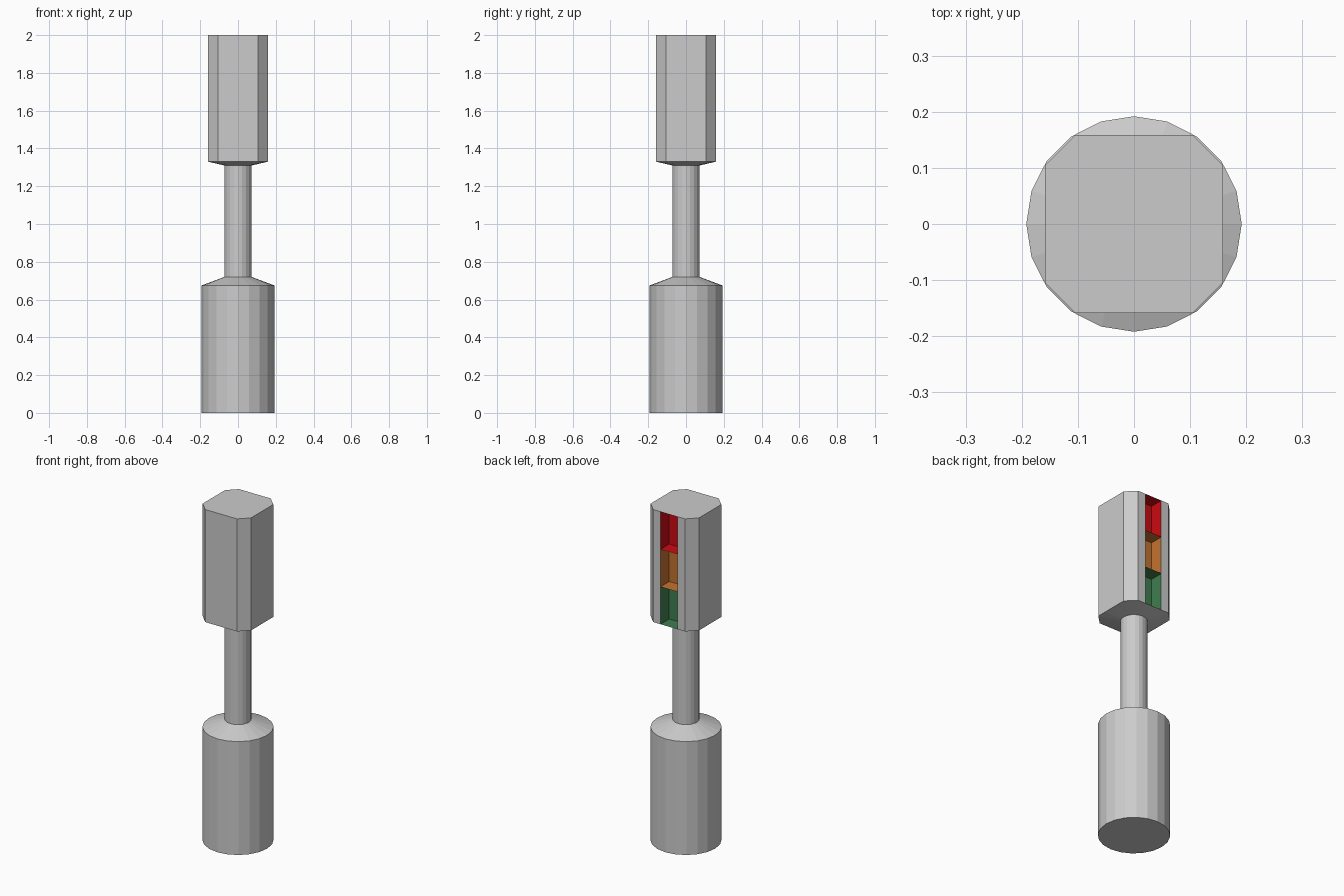
import bpy, bmesh, math

if "Cube" in bpy.data.objects:
    bpy.data.objects.remove(bpy.data.objects["Cube"])

SIDES = 20
HALF = 0.159          # half width of the lamp housing
RECESS_W = 0.055      # half width of the lamp recesses
DEPTH = 0.08
HEAD_Z, TOP_Z = 1.33, 2.0


def ring(r, squared=False):
    """Points of a circle; squared pushes them out to a chamfered square."""
    pts = []
    for i in range(SIDES):
        a = 2 * math.pi * i / SIDES
        x, y = r * math.cos(a), r * math.sin(a)
        if squared:
            if abs(x) > abs(y):
                x = math.copysign(HALF, x)
            else:
                y = math.copysign(HALF, y)
        pts.append((x, y))
    return pts


def finish(name, bm, color=None):
    me = bpy.data.meshes.new(name)
    bm.to_mesh(me)
    bm.free()
    ob = bpy.data.objects.new(name, me)
    bpy.context.collection.objects.link(ob)
    if color:
        mat = bpy.data.materials.new(name)
        mat.diffuse_color = (*color, 1)
        mat.use_nodes = True
        mat.node_tree.nodes["Principled BSDF"].inputs["Base Color"].default_value = mat.diffuse_color
        me.materials.append(mat)
    return ob


def loft(name, rings, cap_bottom=False, cap_top=False, skip=lambda level, i: False):
    bm = bmesh.new()
    loops = [[bm.verts.new((x, y, z)) for x, y in pts] for z, pts in rings]
    for level, (lo, hi) in enumerate(zip(loops, loops[1:])):
        for i in range(SIDES):
            j = (i + 1) % SIDES
            if not skip(level, i):
                bm.faces.new((lo[i], lo[j], hi[j], hi[i]))
    if cap_bottom:
        bm.faces.new(loops[0][::-1])
    if cap_top:
        bm.faces.new(loops[-1])
    return finish(name, bm)


# Round base with sloped shoulder, and thin pole
loft("base", [(0, ring(0.192)), (0.675, ring(0.192)), (0.72, ring(0.072))], cap_bottom=True)
loft("pole", [(0.72, ring(0.072)), (1.31, ring(0.072))])

# Chamfered square housing, open at the back where the lamps sit
octagon = ring(RECESS_W / math.sin(math.radians(18)), squared=True)
loft("lamp_housing", [(1.31, ring(0.072)), (HEAD_Z, octagon), (TOP_Z, octagon)],
     cap_top=True, skip=lambda level, i: level == 1 and i in (4, 5))

# Three open coloured recesses stacked in the back face
colors = {"green_lamp": (0.05, 0.21, 0.08),
          "orange_lamp": (0.55, 0.17, 0.03),
          "red_lamp": (0.6, 0.003, 0.006)}
step = (TOP_Z - HEAD_Z) / 3
for k, (name, color) in enumerate(colors.items()):
    bm = bmesh.new()
    bmesh.ops.create_cube(bm, size=1)
    bmesh.ops.scale(bm, vec=(2 * RECESS_W, DEPTH, step - 0.002), verts=bm.verts)
    bmesh.ops.translate(bm, vec=(0, HALF - DEPTH / 2, HEAD_Z + step * (k + 0.5)), verts=bm.verts)
    bm.normal_update()
    opening = [f for f in bm.faces if f.normal.y > 0.9]
    bmesh.ops.delete(bm, geom=opening, context='FACES')
    bmesh.ops.reverse_faces(bm, faces=bm.faces)
    finish(name, bm, color)
